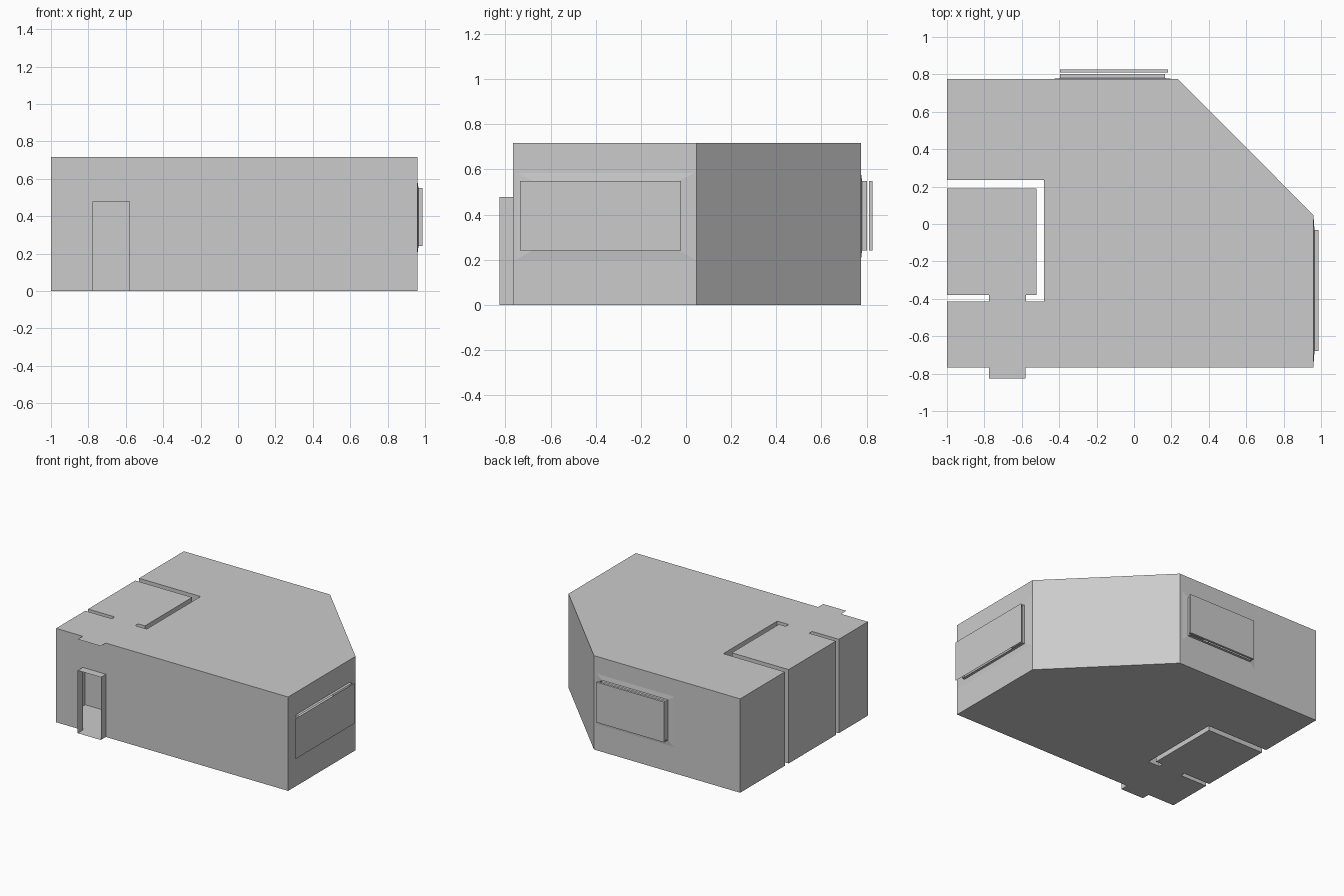
import bpy, bmesh
from mathutils import Vector

if "Cube" in bpy.data.objects:
    bpy.data.objects.remove(bpy.data.objects["Cube"])

H = 0.717      # ceiling height
DOOR = 0.479   # door height


def make_object(name, faces):
    """Build a mesh object from a list of point loops."""
    bm = bmesh.new()
    for pts in faces:
        bm.faces.new([bm.verts.new(p) for p in pts])
    bmesh.ops.remove_doubles(bm, verts=bm.verts, dist=0.0005)
    me = bpy.data.meshes.new(name)
    bm.to_mesh(me)
    bm.free()
    ob = bpy.data.objects.new(name, me)
    bpy.context.collection.objects.link(ob)
    return ob


def wall(name, a, b, rings=()):
    """Thin wall from a to b; rings (s0, s1, z0, z1, depth) step outwards around an opening."""
    a, b = Vector((*a, 0)), Vector((*b, 0))
    u = (b - a).normalized()
    n = Vector((u.y, -u.x, 0))

    def rect(s0, s1, z0, z1, d):
        return [a + u * s + n * d + Vector((0, 0, z))
                for s, z in ((s0, z0), (s1, z0), (s1, z1), (s0, z1))]

    loops = [rect(0, (b - a).length, 0, H, 0)] + [rect(*r) for r in rings]
    if len(loops) == 1:
        return make_object(name, loops)
    faces = []
    for o, i in zip(loops, loops[1:]):
        for k in range(4):
            m = (k + 1) % 4
            quad = [o[k], o[m], i[m], i[k]]
            if any(p.z > 0 for p in quad):   # door sills belong to the floor
                faces.append(quad)
    return make_object(name, faces)


# Floor and ceiling share one plan outline, doorways included
plan = [(-1, -.766), (-.775, -.766), (-.775, -.827), (-.58, -.827), (-.58, -.766),
        (.96, -.766), (.96, .047), (.235, .775), (-1, .775), (-1, .235),
        (-.48, .235), (-.48, -.415), (-.577, -.415), (-.577, -.38), (-.52, -.38),
        (-.52, .19), (-1, .19), (-1, -.38), (-.775, -.38), (-.775, -.415), (-1, -.415)]
make_object("floor", [[(x, y, 0) for x, y in reversed(plan)]])
make_object("ceiling", [[(x, y, H) for x, y in plan]])

# Main room walls
wall("front_wall", (-1, -.766), (.96, -.766),
     [(.225, .42, 0, DOOR, 0), (.225, .42, 0, DOOR, .061)])
wall("right_wall", (.96, -.766), (.96, .047),
     [(.016, .806, .20, .585, 0), (.086, .733, .242, .55, .005), (.086, .733, .242, .55, .026)])
wall("angled_wall", (.96, .047), (.235, .775))
wall("back_wall", (.235, .775), (-1, .775),
     [(.025, .675, .20, .585, 0), (.07, .63, .242, .55, .005), (.07, .63, .242, .55, .026)])
wall("left_wall_back", (-1, .775), (-1, .235))
wall("partition_back", (-1, .235), (-.48, .235))
wall("partition_side", (-.48, .235), (-.48, -.415))
wall("partition_front", (-.48, -.415), (-1, -.415),
     [(.097, .295, 0, DOOR, 0), (.097, .295, 0, DOOR, .035)])
wall("left_wall_front", (-1, -.415), (-1, -.766))

# Small inner room walls
wall("inner_front_wall", (-1, -.38), (-.52, -.38), [(.225, .423, 0, DOOR, 0)])
wall("inner_right_wall", (-.52, -.38), (-.52, .19))
wall("inner_back_wall", (-.52, .19), (-1, .19))
wall("inner_left_wall", (-1, .19), (-1, -.38))

# Window panes floating just outside the openings
make_object("right_pane", [[(1, -.735, .242), (1, -.022, .242), (1, -.022, .55), (1, -.735, .55)]])
bpy.ops.mesh.primitive_cube_add(size=1, location=(-.107, .8185, .396))
pane = bpy.context.object
pane.name = "back_pane"
pane.scale = (.575, .017, .308)
